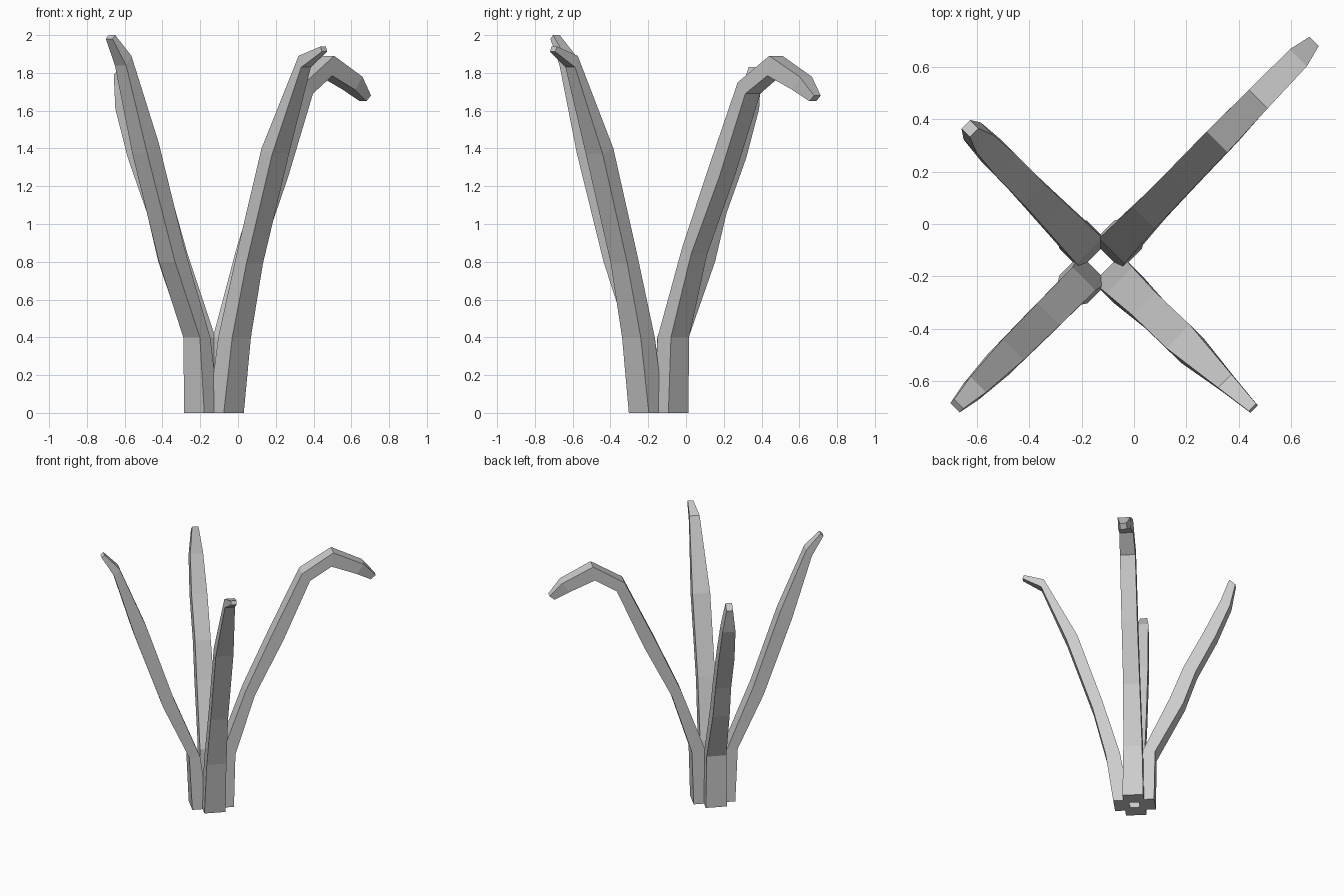
import bpy
from math import cos, sin, radians

CX, CY = -0.127, -0.145   # where the four stalks meet


def leaf(name, angle, drift, stations):
    """Square-section leaf; each station = inner reach, inner z, outer reach, outer z, half width."""
    a = radians(angle)
    verts, faces = [], []
    tip = stations[-1][0]
    for ui, zi, uo, zo, w in stations:
        for u, z, s in ((ui, zi, -w), (uo, zo, -w), (uo, zo, w), (ui, zi, w)):
            v = s + drift * max(0, ui - 0.04) / tip
            verts.append((CX + u * cos(a) - v * sin(a), CY + u * sin(a) + v * cos(a), z))
    n = len(stations)
    for i in range(n - 1):
        for j in range(4):
            k = (j + 1) % 4
            faces.append((4*i + j, 4*i + k, 4*i + 4 + k, 4*i + 4 + j))
    faces += [(3, 2, 1, 0), tuple(range(4*n - 4, 4*n))]
    mesh = bpy.data.meshes.new(name)
    mesh.from_pydata(verts, [], faces)
    mesh.update()
    bpy.context.collection.objects.link(bpy.data.objects.new(name, mesh))


BASE = (0.035, 0, 0.148, 0, 0.075)

# long leaf that droops at the tip
leaf("drooping_leaf", 45, 0.02, [
    BASE, (0.06, 0.4, 0.16, 0.4, 0.068), (0.235, 0.88, 0.30, 0.84, 0.06),
    (0.42, 1.29, 0.505, 1.25, 0.057), (0.638, 1.75, 0.695, 1.69, 0.056),
    (0.864, 1.89, 0.85, 1.785, 0.05), (1.083, 1.78, 1.03, 1.71, 0.046),
    (1.17, 1.68, 1.135, 1.65, 0.025)])

# short leaf that straightens upward
leaf("short_leaf", 135, -0.008, [
    BASE, (0.06, 0.4, 0.155, 0.4, 0.07), (0.26, 0.84, 0.36, 0.80, 0.06),
    (0.36, 1.10, 0.45, 1.06, 0.056), (0.51, 1.39, 0.595, 1.35, 0.056),
    (0.63, 1.65, 0.70, 1.61, 0.046), (0.69, 1.83, 0.735, 1.79, 0.023)])

# tallest leaf
leaf("tall_leaf", 225, 0, [
    BASE, (0.09, 0.4, 0.168, 0.4, 0.062), (0.28, 0.87, 0.352, 0.80, 0.06),
    (0.47, 1.43, 0.555, 1.37, 0.056), (0.66, 1.89, 0.70, 1.84, 0.042),
    (0.765, 2.0, 0.785, 1.98, 0.025)])

# front leaf with a flattened, outward tip
leaf("front_leaf", 315, 0.018, [
    BASE, (0.10, 0.4, 0.205, 0.4, 0.07), (0.227, 0.84, 0.30, 0.79, 0.062),
    (0.41, 1.40, 0.49, 1.37, 0.063), (0.655, 1.89, 0.675, 1.83, 0.036),
    (0.80, 1.94, 0.81, 1.912, 0.02)])
